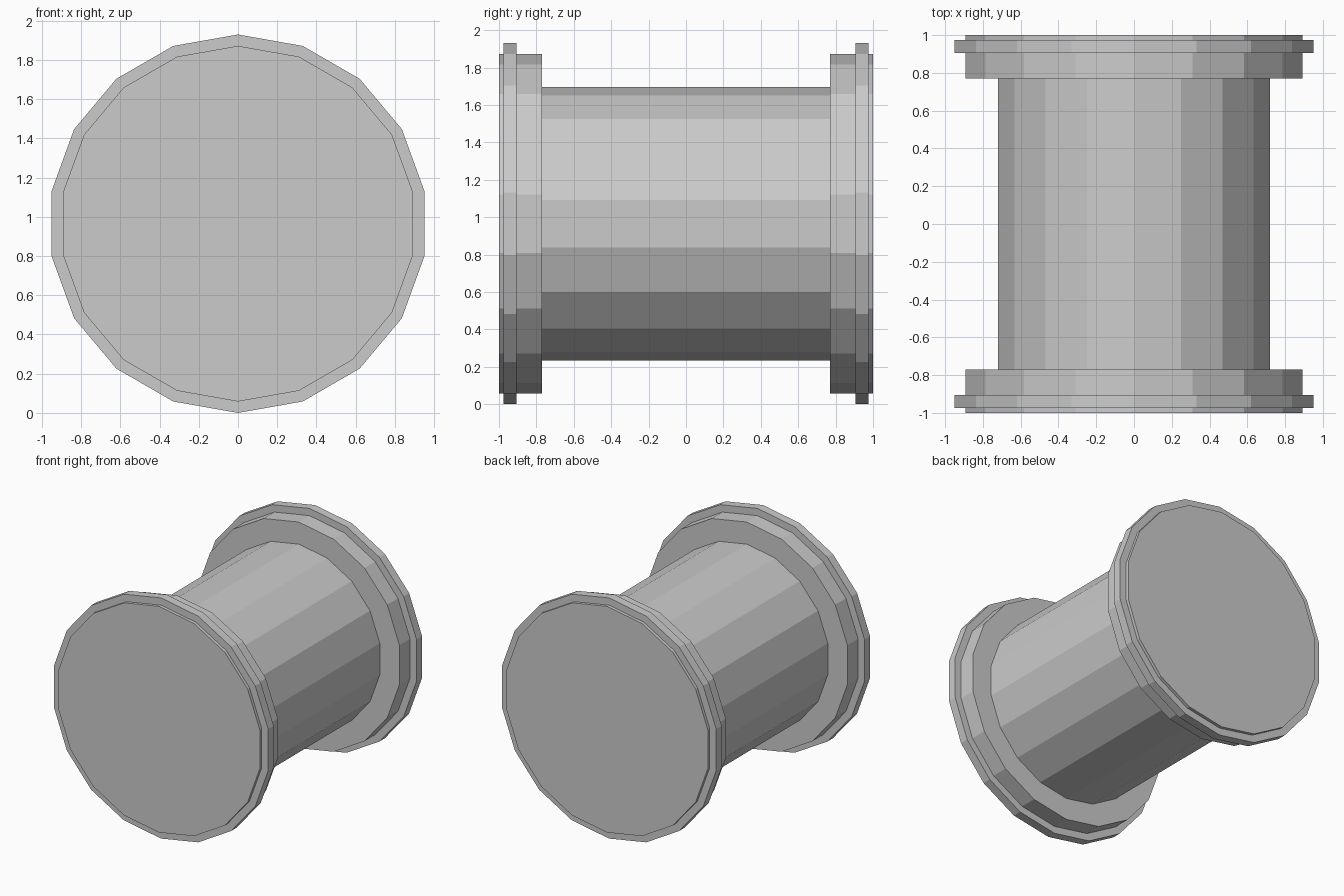
import bpy, bmesh
from math import sin, cos, tau

if "Cube" in bpy.data.objects:
    bpy.data.objects.remove(bpy.data.objects["Cube"])

SIDES = 18
AXIS_Z = 0.965
BARREL_R, FLANGE_R, RIM_R = 0.73, 0.907, 0.965


def lathe(name, profile, cap_front=False, cap_back=False):
    """Turn a (radius, y) profile, listed front to back, around the y axis."""
    bm = bmesh.new()
    rings = [[bm.verts.new((r * sin(tau * i / SIDES), y, AXIS_Z + r * cos(tau * i / SIDES)))
              for i in range(SIDES)] for r, y in profile]
    for a, b in zip(rings, rings[1:]):
        for i in range(SIDES):
            j = (i + 1) % SIDES
            bm.faces.new((a[i], a[j], b[j], b[i]))
    if cap_front:
        bm.faces.new(rings[0][::-1])
    if cap_back:
        bm.faces.new(rings[-1])
    mesh = bpy.data.meshes.new(name)
    bm.normal_update()
    bm.to_mesh(mesh)
    bm.free()
    obj = bpy.data.objects.new(name, mesh)
    bpy.context.collection.objects.link(obj)
    return obj


# Central barrel, open where the flanges close it
lathe("barrel", [(BARREL_R, -0.77), (BARREL_R, 0.77)])

# End flanges with a thin raised rim
flange = [(FLANGE_R, -1.0), (FLANGE_R, -0.975), (RIM_R, -0.975), (RIM_R, -0.905),
          (FLANGE_R, -0.905), (FLANGE_R, -0.77), (BARREL_R, -0.77)]
lathe("front_flange", flange, cap_front=True)
lathe("back_flange", [(r, -y) for r, y in reversed(flange)], cap_back=True)
